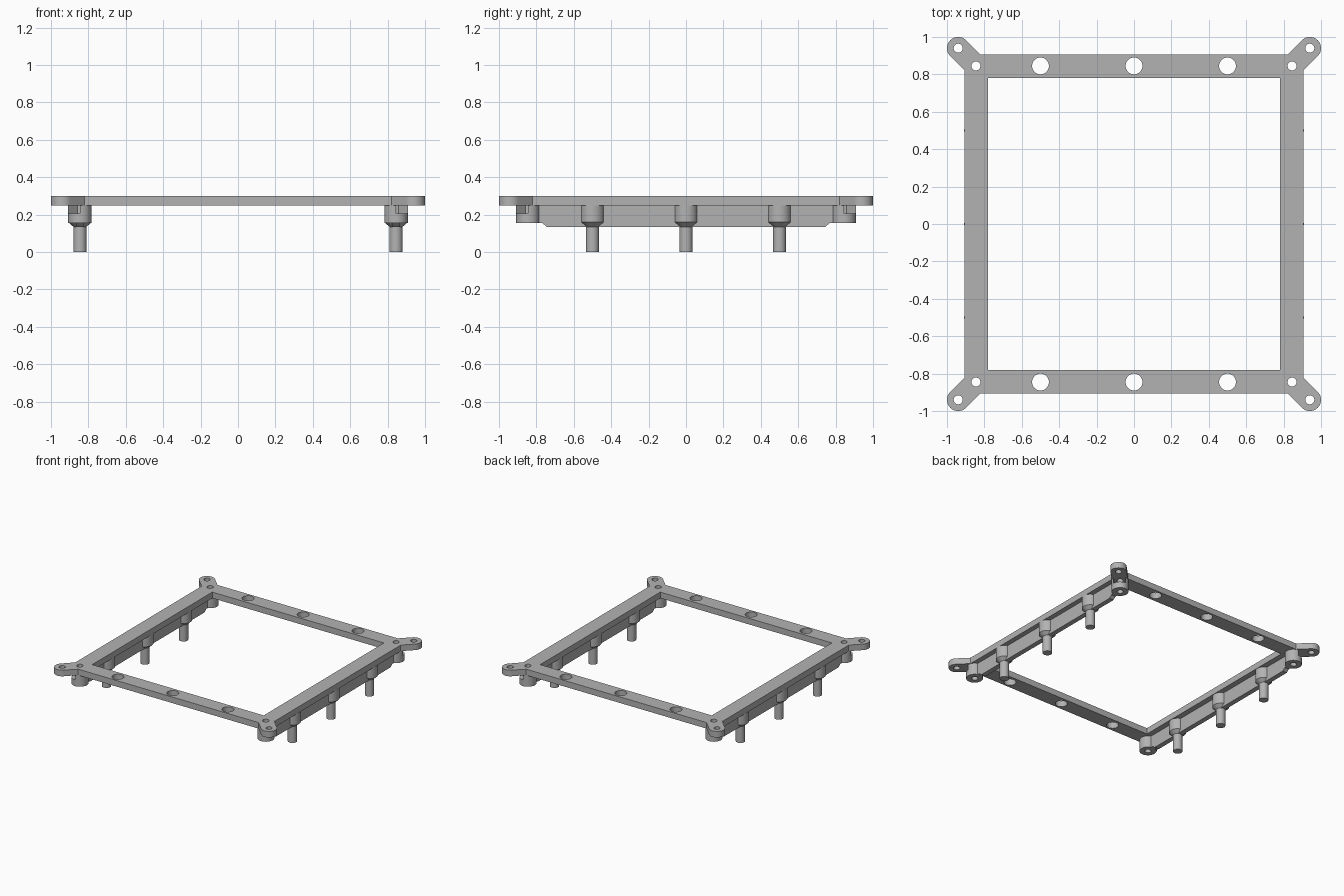
import bpy, bmesh
from math import pi, sin, cos, radians, acos
from mathutils import Matrix, Vector

cube = bpy.data.objects.get("Cube")
if cube:
    bpy.data.objects.remove(cube, do_unlink=True)

grey = bpy.data.materials.new("plain grey")
grey.use_nodes = True
GREY = (0.45, 0.45, 0.45, 1)
grey.diffuse_color = GREY
grey.node_tree.nodes["Principled BSDF"].inputs["Base Color"].default_value = GREY

BAR = 0.845             # centre line of the frame bars
EAR = 0.94              # centre of the ear holes
EAR_R = 0.06
BOSS_R = 0.063
BORE_R = 0.024
UNDER, TOP = 0.25, 0.3  # plate heights
SEG = 40


def arc(cx, cy, r, a0, a1, n):
    return [(cx + r * cos(a0 + (a1 - a0) * i / n),
             cy + r * sin(a0 + (a1 - a0) * i / n)) for i in range(n + 1)]


def circle(cx, cy, r):
    return arc(cx, cy, r, 0, 2 * pi, SEG)[:-1]


def turn(points, angle):
    return [(x * cos(angle) - y * sin(angle), x * sin(angle) + y * cos(angle))
            for x, y in points]


def finish(name, bm):
    bmesh.ops.remove_doubles(bm, verts=bm.verts, dist=1e-5)
    bmesh.ops.recalc_face_normals(bm, faces=bm.faces)
    mesh = bpy.data.meshes.new(name)
    bm.to_mesh(mesh)
    bm.free()
    mesh.materials.clear()
    mesh.materials.append(grey)
    obj = bpy.data.objects.new(name, mesh)
    bpy.context.collection.objects.link(obj)
    bpy.ops.object.select_all(action='DESELECT')
    obj.select_set(True)
    bpy.context.view_layer.objects.active = obj
    bpy.ops.object.shade_smooth_by_angle(angle=radians(30))
    return obj


def add_slab(bm, loops, z0, z1):
    """Extrude a flat outline; inner loops become holes."""
    curve = bpy.data.curves.new("outline", 'CURVE')
    curve.dimensions = '2D'
    curve.fill_mode = 'BOTH'
    curve.extrude = (z1 - z0) / 2
    for loop in loops:
        spline = curve.splines.new('POLY')
        spline.points.add(len(loop) - 1)
        for p, (x, y) in zip(spline.points, loop):
            p.co = (x, y, 0, 1)
        spline.use_cyclic_u = True
    helper = bpy.data.objects.new("outline", curve)
    mesh = bpy.data.meshes.new_from_object(helper)
    mesh.transform(Matrix.Translation((0, 0, (z0 + z1) / 2)))
    bm.from_mesh(mesh)
    bpy.data.objects.remove(helper)
    bpy.data.curves.remove(curve)
    bpy.data.meshes.remove(mesh)


# Square plate with four diagonal ears, window and screw holes
outer, inner = 0.905, 0.78
neck = outer - EAR_R * 2 ** 0.5
ear = [(outer, neck)] + arc(EAR, EAR, EAR_R, -pi / 4, 3 * pi / 4, 24) + [(neck, outer)]
quarters = [k * pi / 2 for k in range(4)]
outline = [p for a in quarters for p in turn(ear, a)]
holes = [[(-inner, -inner), (inner, -inner), (inner, inner), (-inner, inner)]]
for sx in (-1, 1):
    for sy in (-1, 1):
        holes.append(circle(sx * EAR, sy * EAR, BORE_R))
        holes.append(circle(sx * BAR, sy * BAR, BORE_R))
for x in (-0.5, 0, 0.5):
    for sy in (-1, 1):
        holes.append(circle(x, sy * BAR, 0.045))
bm = bmesh.new()
add_slab(bm, [outline] + holes, UNDER, TOP)
finish("frame_plate", bm)

# Corner bosses: bored cylinder, with a hexagonal nut pocket open outwards
half_nut = 0.045
nut_r = half_nut / cos(pi / 6)
open_angle = acos((1 - (half_nut / BOSS_R) ** 2) ** 0.5)
pocket = arc(0, 0, BOSS_R, open_angle, 2 * pi - open_angle, SEG)
pocket += [(-nut_r / 2, -half_nut), (-nut_r, 0), (-nut_r / 2, half_nut)]
for i, a in enumerate(quarters):
    cx, cy = turn([(BAR, BAR)], a)[0]
    section = [(x + cx, y + cy) for x, y in turn(pocket, a + pi / 4)]
    bm = bmesh.new()
    add_slab(bm, [circle(cx, cy, BOSS_R), circle(cx, cy, BORE_R)], 0.155, 0.205)
    add_slab(bm, [section], 0.205, UNDER)
    finish(f"corner_boss_{i + 1}", bm)

# Side rails with chamfered ends, and stepped pegs
rail = [(0.788, UNDER), (0.788, 0.155), (0.768, 0.155), (0.745, 0.135)]
rail += [(-y, z) for y, z in reversed(rail)]
peg = [(0, 0), (0.035, 0), (0.035, 0.135), (BOSS_R, 0.16), (BOSS_R, UNDER), (0, UNDER)]
for side, sx in (("left", 1), ("right", -1)):
    bm = bmesh.new()
    face = bm.faces.new([bm.verts.new((sx * BAR - 0.02, y, z)) for y, z in rail])
    new = bmesh.ops.extrude_face_region(bm, geom=[face])["geom"]
    bmesh.ops.translate(bm, vec=(0.04, 0, 0),
                        verts=[v for v in new if isinstance(v, bmesh.types.BMVert)])
    finish(f"{side}_rail", bm)
    for i, y in enumerate((-0.5, 0, 0.5)):
        bm = bmesh.new()
        verts = [bm.verts.new((r, 0, z)) for r, z in peg]
        edges = [bm.edges.new(pair) for pair in zip(verts, verts[1:])]
        bmesh.ops.spin(bm, geom=verts + edges, cent=(0, 0, 0), axis=(0, 0, 1),
                       angle=2 * pi, steps=SEG)
        bmesh.ops.translate(bm, vec=Vector((sx * BAR, y, 0)), verts=bm.verts)
        finish(f"{side}_peg_{i + 1}", bm)
